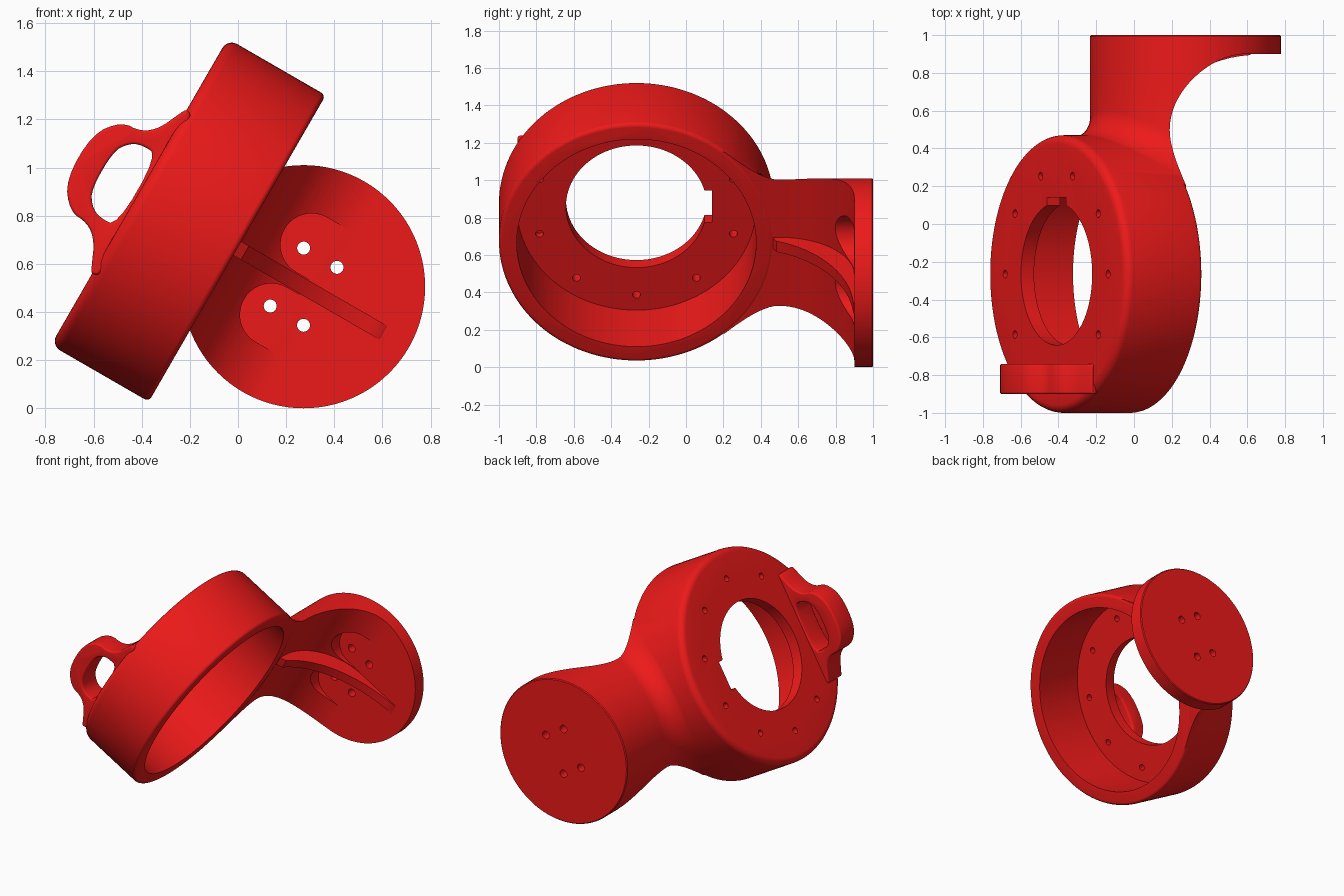
import bpy, bmesh
from math import sin, cos, pi, sqrt, radians
from mathutils import Matrix

if "Cube" in bpy.data.objects:
    bpy.data.objects.remove(bpy.data.objects["Cube"])

# Working frame: X = ring axis, Y = world y, Z = up the tilted ring (tilted 30 degrees at the end)
RY, RR = -0.265, 0.735      # ring centre y, outer radius
FA, FR = 0.788, 0.505       # flange centre along X, radius


def loft(name, rows):
    """Closed solid through rows of equally many points."""
    bm = bmesh.new()
    vs = [[bm.verts.new(p) for p in row] for row in rows]
    n = len(rows[0])
    for r0, r1 in zip(vs, vs[1:]):
        for i in range(n):
            j = (i + 1) % n
            bm.faces.new((r0[i], r0[j], r1[j], r1[i]))
    bm.faces.new(vs[0])
    bm.faces.new(vs[-1])
    bmesh.ops.recalc_face_normals(bm, faces=bm.faces)
    me = bpy.data.meshes.new(name)
    bm.to_mesh(me)
    bm.free()
    ob = bpy.data.objects.new(name, me)
    bpy.context.collection.objects.link(ob)
    return ob


def lathe_x(name, profile, y=RY, z=0, n=96):
    return loft(name, [[(a, y + r * cos(2 * pi * i / n), z + r * sin(2 * pi * i / n))
                        for i in range(n)] for a, r in profile])


def prism_y(name, pts, y0, y1):
    return loft(name, [[(a, y, u) for a, u in pts] for y in (y0, y1)])


def prism_z(name, pts, z0, z1):
    return loft(name, [[(a, y, z) for a, y in pts] for z in (z0, z1)])


def apply(ob, mod):
    bpy.context.view_layer.objects.active = ob
    bpy.ops.object.modifier_apply(modifier=mod.name)


def boolean(ob, tool, op='DIFFERENCE'):
    m = ob.modifiers.new("bool", 'BOOLEAN')
    m.operation, m.solver, m.object = op, 'EXACT', tool
    apply(ob, m)
    bpy.data.objects.remove(tool)


def chaikin(pts, times=2):
    for _ in range(times):
        out = []
        for p, q in zip(pts, pts[1:] + pts[:1]):
            out += [(p[0] * .75 + q[0] * .25, p[1] * .75 + q[1] * .25),
                    (p[0] * .25 + q[0] * .75, p[1] * .25 + q[1] * .75)]
        pts = out
    return pts


def mirrored(half):
    return half + [(a, -u) for a, u in reversed(half)]


# Arm: the flange disc run towards the ring, flaring where it meets the ring wall
def arm_row(e, lift):
    row = []
    for i in range(96):
        t = 2 * pi * i / 96
        u = (FR + e) * sin(t)
        row.append((FA + (FR + e) * cos(t), RY + sqrt(RR * RR - u * u) + lift, u))
    return row


def flat(e, y):
    return [(a, y, u) for a, _, u in arm_row(e, 0)]


F = 0.14
rows = [flat(-0.006, 1.0), flat(0, 0.994), flat(0, 0.85)]
for k in range(11):
    t = pi / 2 * k / 10
    rows.append(arm_row(F * (1 - cos(t)), F * (1 - sin(t)) - 0.004))
rows.append(flat(F, -0.05))
arm = loft("arm", rows)

# Big concave sweep from ring front face to flange face
arc = [(0.867 - 0.4 * cos(pi / 2 * k / 24), 0.5 + 0.4 * sin(pi / 2 * k / 24)) for k in range(25)]
boolean(arm, prism_z("sweep_cutter", [(0.467, -0.6)] + arc + [(2, 0.9), (2, -0.6)], -1, 1))

# Bolt head pockets and bolt holes in the flange
for s in (1, -1):
    end = [(0.73 + 0.13 * cos(pi / 2 + pi * k / 20), s * (0.168 + 0.13 * sin(pi / 2 + pi * k / 20)))
           for k in range(21)]
    boolean(arm, prism_y("pocket_cutter", end + [(0.95, s * 0.038), (0.95, s * 0.298)], 0.3, 0.899))

# Central stiffening rib
curve = [(1.22 - 0.75 * cos(t), 0.3 + 0.596 * sin(t)) for t in [pi / 2 * (k / 20) for k in range(4, 20)]]
rib = prism_z("rib", [(0.42, 0.44)] + curve + [(1.22, 0.93), (0.42, 0.93)], -0.033, 0.033)
boolean(arm, rib, 'UNION')

for a in (-0.08, 0.08):
    for u in (-0.139, 0.139):
        pts = [(FA + a + 0.027 * cos(pi * k / 12), u + 0.027 * sin(pi * k / 12)) for k in range(24)]
        boolean(arm, prism_y("bolt_cutter", pts, 0.6, 1.1))

# Ring body with rounded rims
B, G = 0.045, 0.022
prof = [(B * (1 - cos(t)), RR - B + B * sin(t)) for t in [pi / 2 * (1 - k / 6) for k in range(6, -1, -1)]]
prof = [(B * (1 - sin(pi / 2 * k / 6)), RR - B + B * cos(pi / 2 * k / 6)) for k in range(6, -1, -1)]
prof = [(a, r) for a, r in sorted(prof)]
prof += [(0.47 - G + G * sin(pi / 2 * k / 4), RR - G + G * cos(pi / 2 * k / 4)) for k in range(5)]
body = lathe_x("ring_bracket", [(a, r) for a, r in sorted(
    [(B * (1 - cos(pi / 2 * k / 6)), RR - B + B * sin(pi / 2 * k / 6)) for k in range(7)])] + prof[7:], n=128)
boolean(body, arm, 'UNION')

# Cavity, centre opening with key notch, and circle of small holes
boolean(body, lathe_x("cavity_cutter", [(0.08, 0.64), (0.7, 0.64)], n=128))
boolean(body, lathe_x("opening_cutter", [(-0.2, 0.377), (0.3, 0.377)]))
boolean(body, prism_y("notch_cutter", [(-0.2, -0.1), (0.2, -0.1), (0.2, 0.1), (-0.2, 0.1)], -0.1, 0.14))
for k in range(10):
    t = 2 * pi * k / 10
    boolean(body, lathe_x("screw_cutter", [(-0.1, 0.021), (0.2, 0.021)],
                          RY + 0.545 * sin(t), 0.545 * cos(t), 20))

# Loop handle on the back
outer = mirrored([(0.04, 0.37), (0.0, 0.40), (-0.02, 0.36), (-0.06, 0.27), (-0.12, 0.22),
                  (-0.21, 0.215), (-0.29, 0.11)])
inner = mirrored([(-0.01, 0.17), (-0.09, 0.175), (-0.14, 0.15), (-0.178, 0.09)])
handle = prism_y("handle", chaikin(outer), -0.9, -0.74)
boolean(handle, prism_y("handle_cutter", chaikin(inner), -1, -0.6))
bev = handle.modifiers.new("bevel", 'BEVEL')
bev.width, bev.segments, bev.limit_method, bev.angle_limit = 0.025, 4, 'ANGLE', radians(60)
apply(handle, bev)
boolean(body, handle, 'UNION')

# Tilt into place, colour and shade
body.data.transform(Matrix.Translation((-0.41, 0, 0.899)) @ Matrix.Rotation(radians(30), 4, 'Y'))
mat = bpy.data.materials.new("red")
mat.diffuse_color = (0.85, 0.01, 0.01, 1)
mat.use_nodes = True
mat.node_tree.nodes["Principled BSDF"].inputs["Base Color"].default_value = mat.diffuse_color
body.data.materials.clear()
body.data.materials.append(mat)
for o in bpy.context.selected_objects:
    o.select_set(False)
body.select_set(True)
bpy.context.view_layer.objects.active = body
bpy.ops.object.shade_smooth_by_angle(angle=radians(30))
